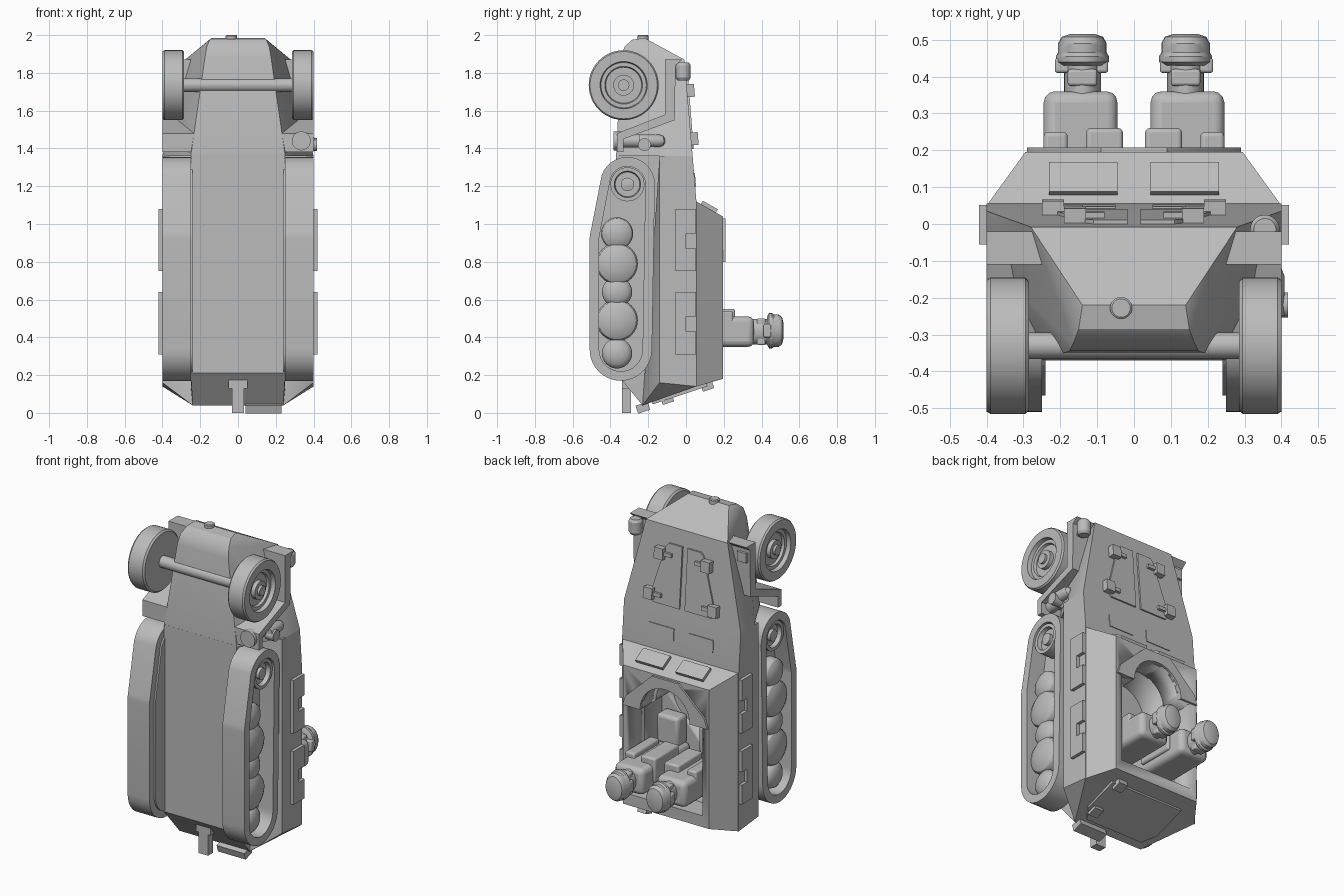
import bpy, bmesh
from math import sin, cos, pi, radians
from mathutils import Vector

cube = bpy.data.objects.get("Cube")
if cube:
    bpy.data.objects.remove(cube)

grey = bpy.data.materials.new("plain_grey")
grey.use_nodes = True
colour = (0.5, 0.5, 0.5, 1)
grey.diffuse_color = colour
grey.node_tree.nodes["Principled BSDF"].inputs["Base Color"].default_value = colour


def finish(name, bm, mirror=False, bevel=0):
    bmesh.ops.recalc_face_normals(bm, faces=bm.faces)
    me = bpy.data.meshes.new(name)
    bm.to_mesh(me)
    bm.free()
    me.materials.append(grey)
    ob = bpy.data.objects.new(name, me)
    bpy.context.collection.objects.link(ob)
    bpy.ops.object.select_all(action="DESELECT")
    ob.select_set(True)
    bpy.context.view_layer.objects.active = ob
    bpy.ops.object.shade_smooth_by_angle(angle=radians(32))
    if bevel:
        mod = ob.modifiers.new("rounding", "BEVEL")
        mod.width, mod.segments = bevel, 3
    if mirror:
        ob.modifiers.new("mirror", "MIRROR").use_mirror_merge = False
    return ob


def solid(name, pts):
    """Convex body from points on the +x side, mirrored."""
    bm = bmesh.new()
    vs = [bm.verts.new((s * x, y, z)) for x, y, z in pts for s in (1, -1)]
    bmesh.ops.convex_hull(bm, input=vs)
    bmesh.ops.dissolve_limit(bm, angle_limit=0.01, verts=bm.verts, edges=bm.edges)
    return finish(name, bm)


def prism(name, pts, lo, hi, axis="X", mirror=False, place=None, bevel=0):
    """Polygon pushed from lo to hi along an axis."""
    if place is None:
        place = (lambda u, v, a: (a, u, v)) if axis == "X" else (lambda u, v, a: (u, a, v))
    bm = bmesh.new()
    a, b = [[bm.verts.new(place(u, v, h)) for u, v in pts] for h in (lo, hi)]
    bm.faces.new(a)
    bm.faces.new(b)
    for i in range(len(pts)):
        bm.faces.new((a[i - 1], a[i], b[i], b[i - 1]))
    return finish(name, bm, mirror, bevel)


def box(name, x, y, z, mirror=False, bevel=0):
    rect = [(y[0], z[0]), (y[1], z[0]), (y[1], z[1]), (y[0], z[1])]
    return prism(name, rect, x[0], x[1], mirror=mirror, bevel=bevel)


def plate(name, pts, p0, p1, thick, mirror=True):
    """Plate of (x, t) points on the sloped plane running from p0 to p1 in (y, z)."""
    p0, p1 = Vector(p0), Vector(p1)
    d = p1 - p0
    n = Vector((d.y, -d.x)).normalized()

    def place(x, t, h):
        q = p0 + d * t + n * h
        return (x, q.x, q.y)
    return prism(name, pts, -0.01, thick, mirror=mirror, place=place)


def rect(x0, x1, t0, t1):
    return [(x0, t0), (x1, t0), (x1, t1), (x0, t1)]


def lathe(name, centre, axis, prof, mirror=False, seg=32, stretch=1):
    """Profile of (radius, offset) turned about an axis."""
    bm = bmesh.new()
    rings = []
    for r, h in prof:
        ring = []
        for i in range(seg):
            u, v = r * cos(2 * pi * i / seg), r * sin(2 * pi * i / seg)
            p = {"X": (h, u, v), "Y": (u, h, v * stretch), "Z": (u, v, h)}[axis]
            ring.append(bm.verts.new(Vector(centre) + Vector(p)))
        rings.append(ring)
    for a, b in zip(rings, rings[1:]):
        for i in range(seg):
            bm.faces.new((a[i - 1], a[i], b[i], b[i - 1]))
    bm.faces.new(rings[0])
    bm.faces.new(rings[-1])
    return finish(name, bm, mirror)


# Hull bodies
solid("lower_hull", [(.25, -.37, .21), (.25, -.27, .17), (.24, -.23, .04), (.25, -.14, .1),
                     (.25, -.14, 1.37), (.25, -.37, 1.37)])
sponson = solid("side_hull", [(.4, .055, .14), (.4, .055, 1.12), (.4, .035, 1.36), (.4, -.14, 1.36),
                              (.4, -.14, .16), (.24, -.23, .04), (.24, -.14, .2)])
cabin = solid("crew_compartment", [(.4, .05, .138), (.4, .05, 1.122), (.295, .195, .18), (.295, .195, 1.04)])
solid("hood", [(.25, -.37, 1.36), (.4, .035, 1.36), (.4, -.1, 1.36), (.28, -.008, 1.87),
               (.2, -.17, 1.87), (.18, -.345, 1.78), (.175, -.345, 1.88), (.165, -.325, 1.94),
               (.15, -.285, 1.975), (.14, -.22, 1.985)])

# Open crew well with a round front end
cutters = [box("well_cutter", (-.25, .25), (-.12, .3), (.25, .8)),
           lathe("ring_cutter", (0, 0, .8), "Y", [(.17, -.121), (.17, .31)], seg=48)]
for body in (cabin, sponson):
    bpy.context.view_layer.objects.active = body
    for c in cutters:
        mod = body.modifiers.new("well", "BOOLEAN")
        mod.operation, mod.object, mod.solver = "DIFFERENCE", c, "EXACT"
        bpy.ops.object.modifier_apply(modifier=mod.name)
for c in cutters:
    bpy.data.objects.remove(c)
arc = [(.17 * cos(pi * i / 24), .8 + .17 * sin(pi * i / 24)) for i in range(25)]
prism("gun_ring_plate", arc + [(-.29, .8), (-.27, .86), (-.09, 1.03), (.09, 1.03), (.27, .86), (.29, .8)],
      .18, .208, axis="Y")

# Tracks
def loop(inset):
    pts = []
    for cy, cz, r, a0, a1, n in ((-.31, 1.21, .145, 0, 160, 14), (-.345, .92, .165, 163, 180, 4),
                                 (-.345, .335, .165, 180, 360, 16)):
        for i in range(n + 1):
            a = radians(a0 + (a1 - a0) * i / n)
            pts.append((cy + (r - inset) * cos(a), cz + (r - inset) * sin(a)))
    return pts


bm = bmesh.new()
sets = [[bm.verts.new((x, y, z)) for y, z in loop(d)] for x, d in
        ((.25, 0), (.4, 0), (.4, .05), (.25, .05))]
for k in range(4):
    a, b = sets[k - 1], sets[k]
    for i in range(len(a)):
        bm.faces.new((a[i - 1], a[i], b[i], b[i - 1]))
finish("track_band", bm, True)
prism("track_inner_wall", loop(.045), .24, .3, mirror=True)

# Road wheels and sprockets
for i, (z, r) in enumerate(((.95, .085), (.79, .11), (.64, .08), (.49, .11), (.315, .08))):
    dome = [(r, 0)] + [(r * cos(a), .04 + .04 * sin(a)) for a in (0, .4, .8, 1.2, 1.5)]
    lathe(f"road_wheel_{i + 1}", (.3 + .01 * (i % 2), -.365, z), "X", dome, True)
lathe("drive_sprocket", (.29, -.31, 1.21), "X",
      [(.09, 0), (.09, .1), (.07, .1), (.065, .075), (.035, .075), (.035, .095), (.01, .1)], True)

# Front wheels
lathe("front_wheel", (.285, -.33, 1.735), "X",
      [(.12, 0), (.175, 0), (.185, .01), (.185, .105), (.178, .115), (.125, .115), (.12, .09), (.1, .09),
       (.095, .075), (.055, .075), (.055, .1), (.03, .1), (.03, .115)], True, 48)
lathe("front_axle", (0, -.33, 1.735), "X", [(.036, -.3), (.036, .3)])

# Fenders and lamps
prism("front_fender", [(-.02, 1.87), (-.11, 1.87), (-.11, 1.58), (-.365, 1.48), (-.365, 1.38),
                       (-.33, 1.38), (-.33, 1.45), (-.06, 1.55), (-.055, 1.84)], .23, .4, mirror=True)
lathe("headlamp", (.355, -.015, 1.81), "Z", [(.03, -.05), (.04, -.035), (.04, .03), (.03, .045)])
box("headlamp_post", (.34, .37), (-.08, -.02), (1.77, 1.82))
box("fender_marker", (-.385, -.32), (-.06, -.04), (1.76, 1.82))
lathe("horn", (.335, 0, 1.44), "Y", [(.05, -.385), (.05, -.34), (.035, -.34), (.035, -.25)])
lathe("tool_canister", (.375, 0, 1.44), "Y", [(.033, -.25), (.033, -.14), (.025, -.12), (.01, -.11)])
lathe("side_cap", (.36, -.22, 1.42), "X", [(.034, 0), (.034, .058)])
lathe("nose_lamp", (.16, -.24, 1.87), "Z", [(.018, -.07), (.022, -.05), (.022, .05), (.015, .07)], True)
lathe("nose_cap", (-.035, -.228, 1.96), "Z", [(.03, 0), (.03, .036), (.025, .04)])

# Hood doors, slots, hatches and hinges
deck = ((.05, 1.12), (-.008, 1.87))
plate("hood_door", [(.018, .37), (.2, .37), (.22, .43), (.13, .84), (.11, .87), (.018, .87)], *deck, .012)
plate("vision_slot", rect(.05, .22, .1, .2), *deck, .009)
for x, t in ((.2, .44), (.14, .78)):
    plate("door_hinge", rect(x - .01, x + .05, t - .045, t + .045), *deck, .04)
    plate("hinge_arm", rect(x - .06, x, t - .015, t + .015), *deck, .028)
plate("front_hatch", rect(.045, .23, .25, .8), (.195, 1.04), (.05, 1.122), .02)

# Rear plate fittings
rear = ((-.23, .04), (.195, .18))
plate("rear_door", [(-.2, .12), (.2, .12), (.25, .3), (.25, .8), (-.25, .8), (-.25, .3)], *rear, .012, False)
for t in (.3, .8):
    plate("rear_hinge", rect(.17, .23, t - .07, t + .07), *rear, .032, False)
plate("rear_box", rect(.04, .23, -.08, .07), *rear, .035, False)
box("tow_bar", (-.033, .033), (-.34, -.29), (0, .17))
box("tow_bracket", (-.05, .05), (-.34, -.22), (.13, .19))

# Side stowage panels with notches
for z in (.31, .75):
    box("side_panel", (.39, .42), (-.055, 0), (z, z + .33), True)
    for a, b in ((0, .12), (.2, .33)):
        box("side_panel_end", (.39, .42), (-.002, .052), (z + a, z + b), True)

# Seated crew
box("crew_torso", (.045, .245), (-.12, .36), (.35, .51), True, .03)
box("crew_arm", (.03, .13), (.02, .26), (.4, .55), True, .012)
box("crew_outer_arm", (.18, .245), (0, .25), (.42, .54), True, .012)
box("crew_legs", (.07, .22), (-.12, -.02), (.5, .68), True, .02)
lathe("crew_head", (.14, 0, .43), "Y", [(.05, .33), (.05, .45)], True, 24, 1.35)
lathe("crew_helmet", (.14, 0, .435), "Y", [(.058, .43), (.072, .44), (.072, .455), (.066, .465),
                                          (.066, .49), (.056, .508), (.035, .515)], True, 24, 1.3)
box("helmet_ear_guard", (.07, .215), (.41, .45), (.4, .47), True, .008)
box("chin_guard", (.1, .18), (.375, .42), (.36, .5), True, .008)
